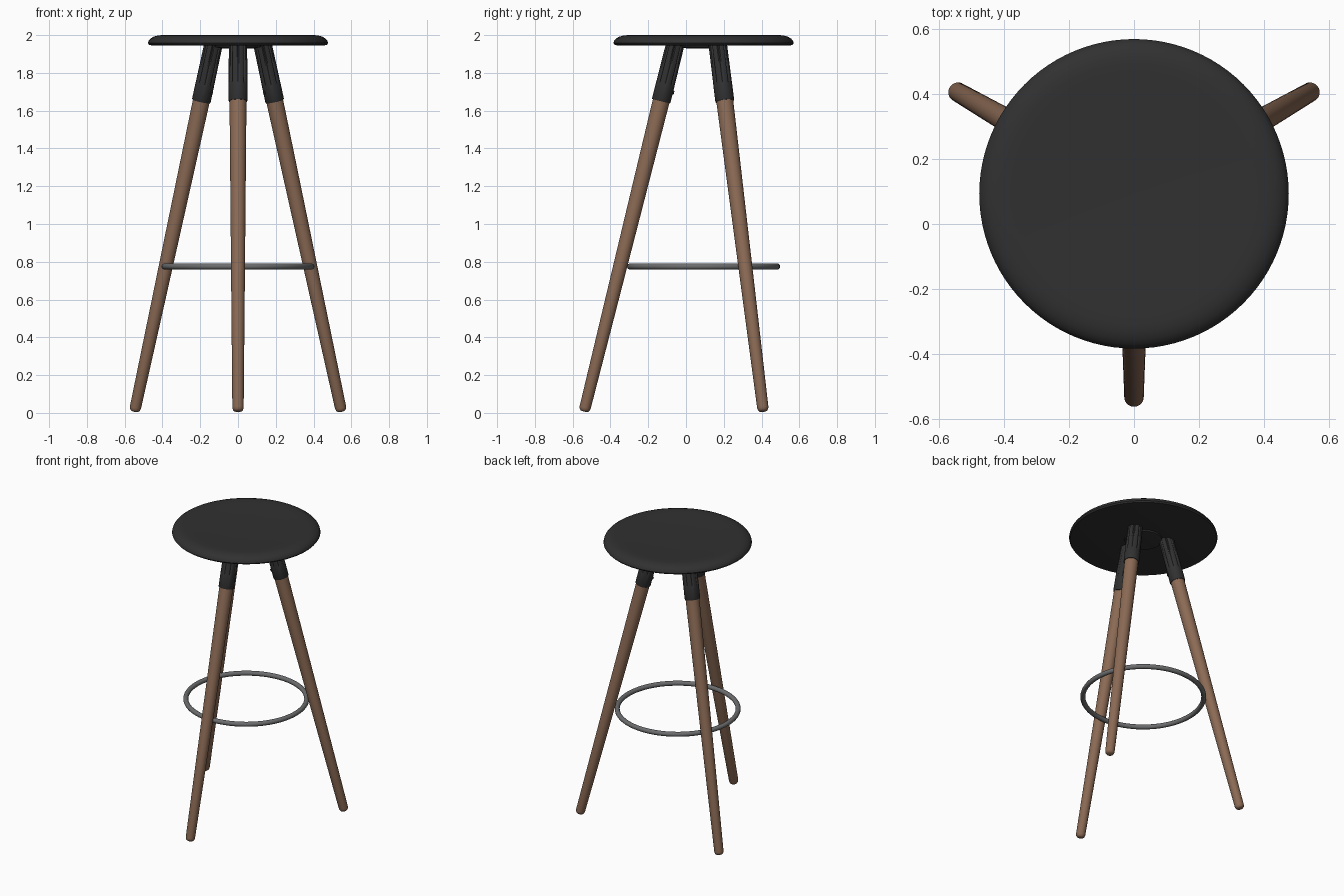
import bpy, bmesh, math
from mathutils import Vector, Matrix

if "Cube" in bpy.data.objects:
    bpy.data.objects.remove(bpy.data.objects["Cube"])

CY = 0.093  # y of the stool's axis


def material(name, rgb):
    m = bpy.data.materials.new(name)
    m.diffuse_color = (*rgb, 1)
    m.use_nodes = True
    m.node_tree.nodes["Principled BSDF"].inputs["Base Color"].default_value = m.diffuse_color
    return m


black = material("matte black", (0.03, 0.03, 0.03))
wood = material("walnut wood", (0.26, 0.145, 0.09))
steel = material("grey steel", (0.15, 0.152, 0.156))


def lathe(name, profile, mat, start=(0, 0, 0), axis=(0, 0, 1), n=32, groove=None):
    """Revolve (radius, height) points about an axis; groove(i, h) trims the radius."""
    bm = bmesh.new()
    rings = []
    for r, h in profile:
        ring = []
        for i in range(n):
            a = 2 * math.pi * i / n
            rr = r - (groove(i, h) if groove else 0)
            ring.append(bm.verts.new((rr * math.cos(a), rr * math.sin(a), h)))
        rings.append(ring)
    for a, b in zip(rings, rings[1:]):
        for i in range(n):
            j = (i + 1) % n
            bm.faces.new((a[i], a[j], b[j], b[i]))
    bm.faces.new(rings[0][::-1])
    bm.faces.new(rings[-1])
    rot = Vector((0, 0, 1)).rotation_difference(Vector(axis)).to_matrix().to_4x4()
    bm.transform(Matrix.Translation(start) @ rot)
    bmesh.ops.recalc_face_normals(bm, faces=bm.faces)
    me = bpy.data.meshes.new(name)
    bm.to_mesh(me)
    bm.free()
    ob = bpy.data.objects.new(name, me)
    bpy.context.collection.objects.link(ob)
    me.materials.append(mat)
    smooth(ob)
    return ob


def smooth(ob):
    bpy.ops.object.select_all(action='DESELECT')
    ob.select_set(True)
    bpy.context.view_layer.objects.active = ob
    bpy.ops.object.shade_smooth_by_angle(angle=math.radians(40))


# Seat: round cushion-edged disc with a very shallow dish
lathe("seat", [(0.05, 1.945), (0.455, 1.945), (0.47, 1.948), (0.477, 1.957),
               (0.474, 1.969), (0.464, 1.981), (0.448, 1.991), (0.425, 1.998),
               (0.40, 2.0), (0.36, 1.999), (0.28, 1.995), (0.15, 1.992), (0.02, 1.991)],
      black, start=(0, CY, 0), n=96)

# Mounting plate under the seat
lathe("mounting_plate", [(0.09, 1.93), (0.12, 1.936), (0.125, 1.95)], black,
      start=(0, CY, 0), n=48)


def axis_point(angle, z):
    r = 0.634 - 0.248 * z
    return Vector((r * math.cos(angle), CY + r * math.sin(angle), z))


# Three splayed legs with fluted collars
for label, deg in (("front", -90), ("back_right", 30), ("back_left", 150)):
    a = math.radians(deg)
    foot, neck, top = (axis_point(a, z) for z in (0.007, 1.65, 1.957))
    d = (top - foot).normalized()
    L = (neck - foot).length
    lathe(label + "_leg", [(0.012, 0), (0.021, 0.003), (0.027, 0.01), (0.03, 0.022),
                           (0.037, L * 0.47), (0.045, L + 0.02)],
          wood, start=foot, axis=d)
    C = (top - neck).length
    lathe(label + "_collar", [(0.044, 0), (0.048, 0), (0.05, 0.004), (0.05, 0.09),
                              (0.05, 0.1), (0.049, C)],
          black, start=neck, axis=d, n=48,
          groove=lambda i, h: 0.007 if h > 0.095 and i % 6 == 0 else 0)
    # Small fixing screw on the inner face of the collar
    inward = Vector((-math.cos(a), -math.sin(a), 0))
    inward = (inward - d * inward.dot(d)).normalized()
    lathe(label + "_screw", [(0.01, 0), (0.01, 0.009), (0.006, 0.011)], black,
          start=neck + d * 0.06 + inward * 0.045, axis=inward, n=16)

# Footrest ring
bpy.ops.mesh.primitive_torus_add(location=(0, CY, 0.775), major_radius=0.389,
                                 minor_radius=0.016, major_segments=96, minor_segments=16)
ring = bpy.context.object
ring.name = "footrest_ring"
ring.data.materials.append(steel)
smooth(ring)
